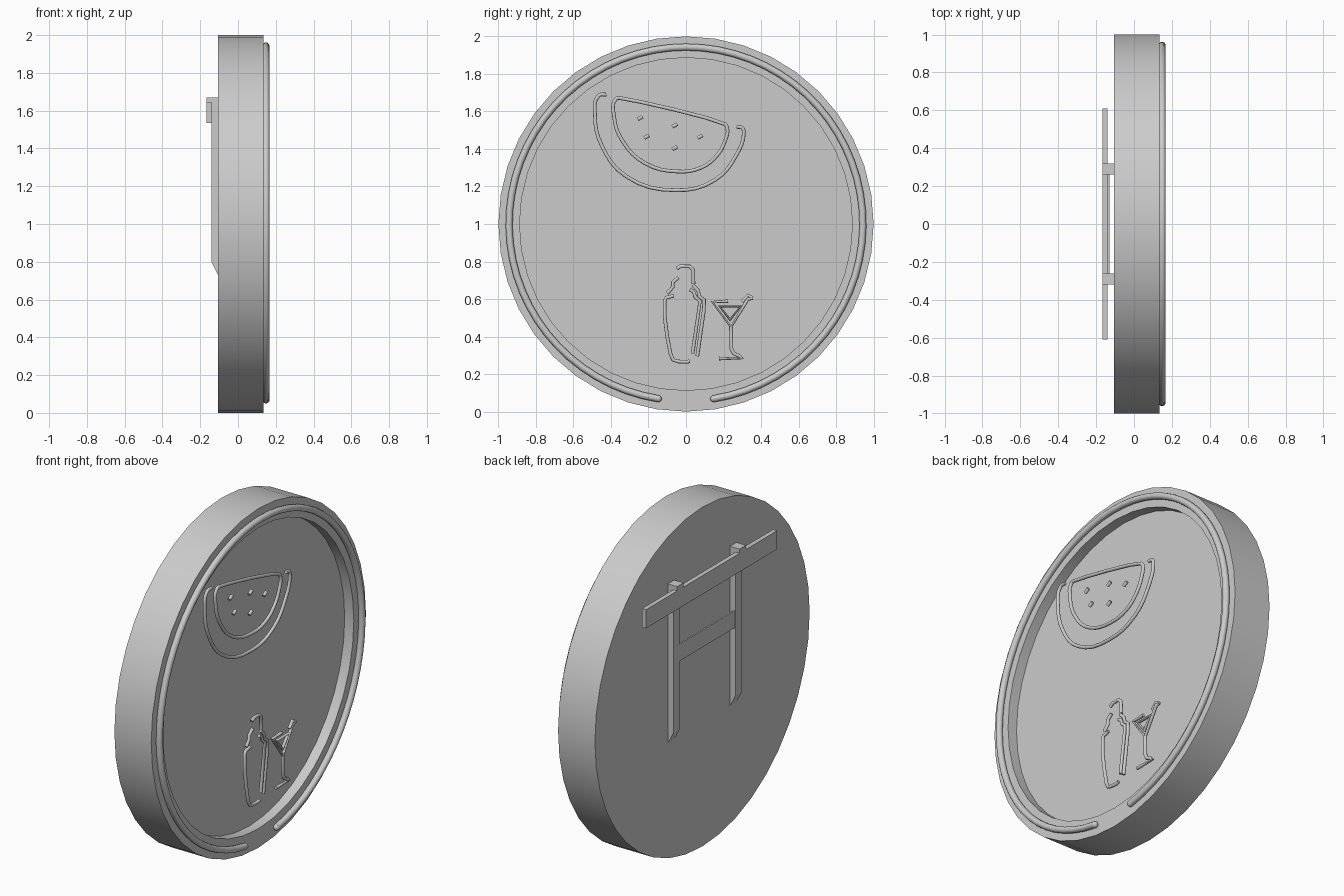
import bpy, bmesh, math
from mathutils import Matrix, Vector

if "Cube" in bpy.data.objects:
    bpy.data.objects.remove(bpy.data.objects["Cube"], do_unlink=True)

grey = bpy.data.materials.new("plain_grey")
grey.use_nodes = True
colour = (0.6, 0.6, 0.6, 1)
grey.diffuse_color = colour
grey.node_tree.nodes["Principled BSDF"].inputs["Base Color"].default_value = colour


def smooth_shade(obj):
    bpy.ops.object.select_all(action='DESELECT')
    obj.select_set(True)
    bpy.context.view_layer.objects.active = obj
    bpy.ops.object.shade_smooth_by_angle(angle=math.radians(50))


def finish(name, bm, smooth=False):
    bmesh.ops.recalc_face_normals(bm, faces=bm.faces)
    mesh = bpy.data.meshes.new(name)
    bm.to_mesh(mesh)
    bm.free()
    mesh.materials.append(grey)
    obj = bpy.data.objects.new(name, mesh)
    bpy.context.collection.objects.link(obj)
    if smooth:
        smooth_shade(obj)
    return obj


def box(name, xs, ys, zs):
    """Box between pairs of limits."""
    bm = bmesh.new()
    size = Vector([b - a for a, b in (xs, ys, zs)])
    mid = Vector([(a + b) / 2 for a, b in (xs, ys, zs)])
    bmesh.ops.create_cube(bm, size=1, matrix=Matrix.Translation(mid) @ Matrix.Diagonal(size).to_4x4())
    return finish(name, bm)


def arc(centre, radius, start, end, steps):
    """Points (y, z) on a circle, angles in degrees from +y."""
    angles = [math.radians(start + (end - start) * i / steps) for i in range(steps + 1)]
    return [(centre[0] + radius * math.cos(a), centre[1] + radius * math.sin(a)) for a in angles]


def tube(name, points, x, radius, rounded=False, closed=False):
    """Round tube through (y, z) points on the plane at x."""
    curve = bpy.data.curves.new(name, 'CURVE')
    curve.dimensions = '3D'
    curve.bevel_depth = radius
    curve.bevel_resolution = 4
    curve.resolution_u = 4 if rounded else 1
    curve.use_fill_caps = True
    spline = curve.splines.new('BEZIER')
    spline.bezier_points.add(len(points) - 1)
    for bp, (y, z) in zip(spline.bezier_points, points):
        bp.co = (x, y, z)
        bp.handle_left_type = bp.handle_right_type = 'AUTO' if rounded else 'VECTOR'
    spline.use_cyclic_u = closed
    obj = bpy.data.objects.new(name, curve)
    bpy.context.collection.objects.link(obj)
    curve.materials.append(grey)
    bpy.ops.object.select_all(action='DESELECT')
    obj.select_set(True)
    bpy.context.view_layer.objects.active = obj
    bpy.ops.object.convert(target='MESH')
    obj = bpy.context.view_layer.objects.active
    # Make sure every tube faces outward
    bm = bmesh.new()
    bm.from_mesh(obj.data)
    bmesh.ops.remove_doubles(bm, verts=bm.verts, dist=0.0001)
    bmesh.ops.recalc_face_normals(bm, faces=bm.faces)
    bm.to_mesh(obj.data)
    bm.free()
    smooth_shade(obj)


# Round sign body with a recessed front, turned about the x axis
back, front, floor, inner = -0.106, 0.134, 0.075, 0.887
profile = [(back, 0), (back, 1), (front, 1), (front, inner), (floor, inner), (floor, 0)]
bm = bmesh.new()
verts = [bm.verts.new((x, 0, r)) for x, r in profile]
edges = [bm.edges.new(pair) for pair in zip(verts, verts[1:])]
bmesh.ops.spin(bm, geom=verts + edges, cent=(0, 0, 0), axis=(1, 0, 0),
               angle=math.tau, steps=40, use_duplicate=False)
bmesh.ops.remove_doubles(bm, verts=bm.verts, dist=0.001)
bmesh.ops.translate(bm, verts=bm.verts, vec=(0, 0, 1))
finish("sign_body", bm, smooth=True)

# Rim tube, open at the bottom, with ball ends
thick, ring_x, gap = 0.0185, 0.1485, 9
path = arc((0, 1), 0.943, gap - 90, 270 - gap, 64)
tube("rim_tube", path, ring_x, thick)
for side, (y, z) in (("left", path[0]), ("right", path[-1])):
    bm = bmesh.new()
    bmesh.ops.create_uvsphere(bm, u_segments=12, v_segments=8, radius=thick,
                              matrix=Matrix.Translation((ring_x, y, z)))
    finish("rim_tube_end_" + side, bm, smooth=True)

# Melon slice inside a hooked rind
art_x, fine = 0.123, 0.0098
tube("melon_flesh", [(-.372, 1.668), (-.345, 1.67), (.205, 1.533), (.22, 1.512), (.207, 1.44), (.165, 1.365),
                     (.08, 1.3), (-.05, 1.28), (-.22, 1.325), (-.34, 1.445), (-.383, 1.57)],
     art_x, fine, rounded=True, closed=True)
tube("melon_rind", [(-.425, 1.69), (-.465, 1.685), (-.485, 1.58), (-.45, 1.42), (-.32, 1.255), (-.055, 1.18),
                    (.155, 1.235), (.27, 1.37), (.308, 1.485), (.3, 1.512), (.27, 1.518)],
     art_x, fine, rounded=True)
for i, (y, z) in enumerate([(-.245, 1.565), (-.06, 1.525), (.075, 1.465), (-.21, 1.465), (-.06, 1.405)]):
    dy, dz = 0.013, 0.0075
    tube(f"melon_seed_{i + 1}", [(y - dy, z - dz), (y + dy, z + dz)], art_x, fine)

# Cocktail shaker
tube("shaker_cap", [(-.05, .762), (-.03, .774), (.02, .774), (.038, .755), (.04, .68)], art_x, fine)
tube("shaker_neck", [(-.04, .715), (-.07, .69), (-.07, .665), (-.1, .63)], art_x, fine)
tube("shaker_side", [(-.065, .617), (-.105, .608), (-.114, .59), (-.113, .5), (-.1, .4), (-.082, .305),
                     (-.068, .275), (-.04, .267), (.005, .265), (.02, .269)], art_x, fine)
tube("shaker_edge_inner", [(.02, .65), (.04, .64), (.05, .61), (.075, .59), (.035, .31)], art_x, fine)
tube("shaker_edge_outer", [(.035, .675), (.065, .645), (.07, .615), (.097, .595), (.095, .54), (.06, .295)],
     art_x, fine)

# Cocktail glass
tube("glass_bowl", [(.225, .588), (.14, .585), (.24, .45), (.33, .6), (.355, .605)], art_x, fine)
tube("glass_drink", [(.18, .56), (.235, .49), (.29, .56)], art_x, fine, closed=True)
tube("glass_straw", [(.3, .585), (.33, .62), (.355, .605)], art_x, fine)
tube("glass_stem", [(.24, .45), (.242, .335), (.255, .31), (.285, .295), (.3, .283), (.175, .283)], art_x, fine)

# Gate-shaped bracket on the back
outer, face = -0.167, -0.141
box("bracket_top_bar", (outer, face), (-.61, .61), (1.535, 1.645))
box("bracket_cross_bar", (-.139, -.13), (-.26, .26), (1.2, 1.3))
for side, s in (("left", 1), ("right", -1)):
    ys = (s * .29 - .03, s * .29 + .03)
    post = box("bracket_post_" + side, (face, back), ys, (.73, 1.67))
    for v in post.data.vertices:
        if v.co.x < face + 0.01 and v.co.z < 1:
            v.co.z += 0.07
    box("bracket_cap_" + side, (outer, back), ys, (1.645, 1.67))
